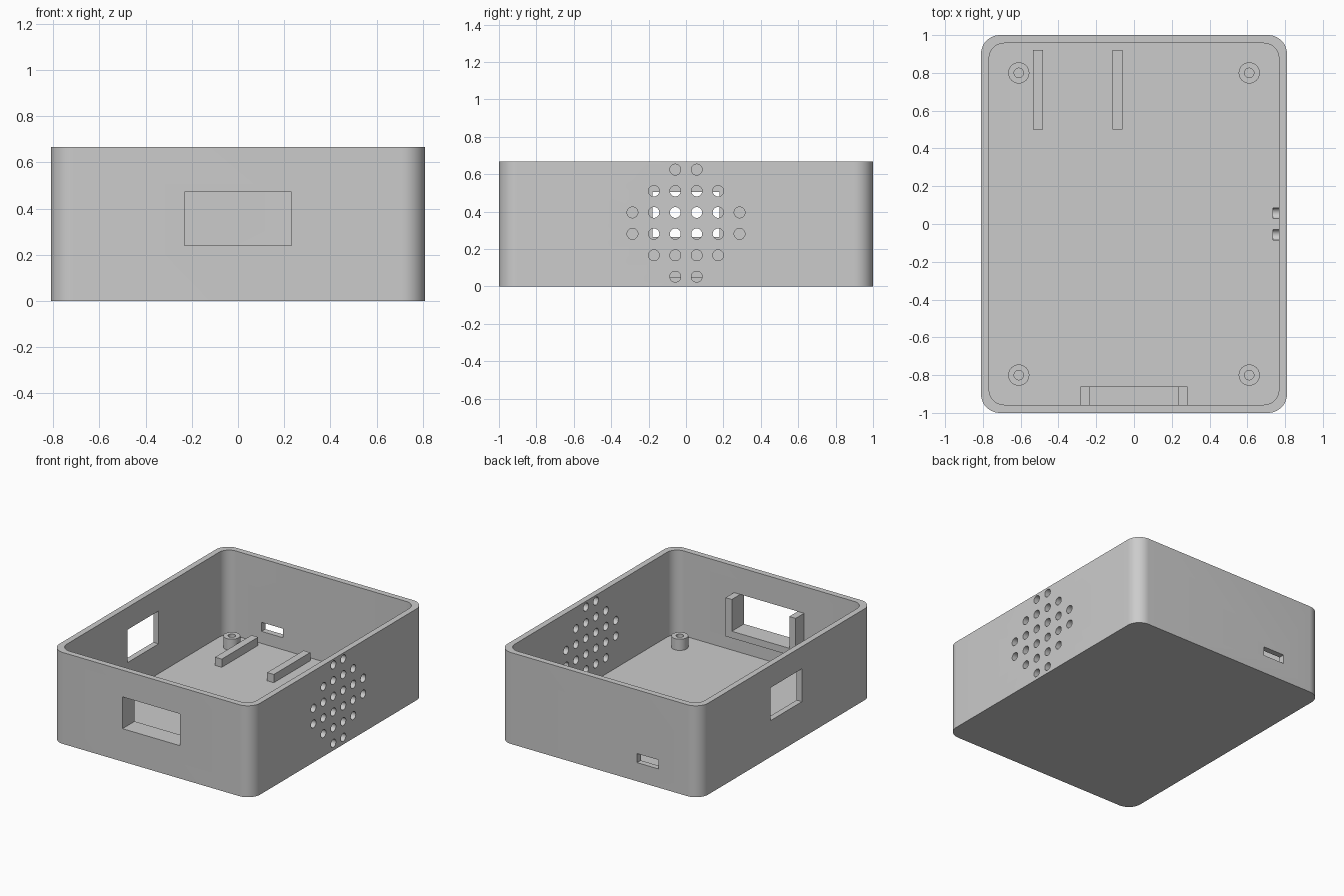
import bpy, bmesh, math
from mathutils import Matrix, Vector

if "Cube" in bpy.data.objects:
    bpy.data.objects.remove(bpy.data.objects["Cube"], do_unlink=True)

grey = bpy.data.materials.new("plain_grey")
grey.use_nodes = True
grey.diffuse_color = (0.6, 0.6, 0.6, 1)
grey.node_tree.nodes["Principled BSDF"].inputs["Base Color"].default_value = (0.6, 0.6, 0.6, 1)


def finish(name, bm):
    """Turn a bmesh into a named object."""
    bmesh.ops.recalc_face_normals(bm, faces=bm.faces)
    mesh = bpy.data.meshes.new(name)
    bm.to_mesh(mesh)
    bm.free()
    mesh.materials.append(grey)
    obj = bpy.data.objects.new(name, mesh)
    bpy.context.collection.objects.link(obj)
    return obj


def prism(name, points, height, place=Matrix()):
    """Extrude a flat outline along z, then move it into place."""
    bm = bmesh.new()
    face = bm.faces.new([bm.verts.new((x, y, 0)) for x, y in points])
    top = bmesh.ops.extrude_face_region(bm, geom=[face])["geom"]
    verts = [v for v in top if isinstance(v, bmesh.types.BMVert)]
    bmesh.ops.translate(bm, verts=verts, vec=(0, 0, height))
    bmesh.ops.transform(bm, matrix=place, verts=bm.verts)
    return finish(name, bm)


def box(name, low, high):
    bm = bmesh.new()
    low, high = Vector(low), Vector(high)
    size = Matrix.Diagonal((*(high - low), 1))
    bmesh.ops.create_cube(bm, size=1, matrix=Matrix.Translation((low + high) / 2) @ size)
    return finish(name, bm)


def cylinders(name, centres, radius, depth, turn=Matrix(), sides=32):
    bm = bmesh.new()
    for c in centres:
        bmesh.ops.create_cone(bm, cap_ends=True, segments=sides, radius1=radius, radius2=radius,
                              depth=depth, matrix=Matrix.Translation(c) @ turn)
    return finish(name, bm)


def rounded(hx, hy, r, steps=12):
    """Rectangle outline with round corners."""
    points = []
    for i, (sx, sy) in enumerate(((1, 1), (-1, 1), (-1, -1), (1, -1))):
        for k in range(steps + 1):
            a = math.pi / 2 * (i + k / steps)
            points.append((sx * (hx - r) + r * math.cos(a), sy * (hy - r) + r * math.sin(a)))
    return points


def cut(obj, *cutters):
    """Subtract the cutters, apply the result and remove them."""
    for cutter in cutters:
        mod = obj.modifiers.new("cut", "BOOLEAN")
        mod.operation, mod.solver, mod.object = "DIFFERENCE", "EXACT", cutter
    graph = bpy.context.evaluated_depsgraph_get()
    mesh = bpy.data.meshes.new_from_object(obj.evaluated_get(graph))
    obj.modifiers.clear()
    obj.data = mesh
    for cutter in cutters:
        bpy.data.objects.remove(cutter, do_unlink=True)


def smooth(obj):
    bpy.ops.object.select_all(action="DESELECT")
    obj.select_set(True)
    bpy.context.view_layer.objects.active = obj
    bpy.ops.object.shade_smooth_by_angle(angle=math.radians(30))


HX, HY, HEIGHT = 0.81, 1.0, 0.667
WALL, FLOOR = 0.043, 0.048
IX, IY = HX - WALL, HY - WALL

# Open tray with round corners
case = prism("case_shell", rounded(HX, HY, 0.1), HEIGHT)
cavity = prism("cavity_cutter", rounded(IX, IY, 0.08), HEIGHT, Matrix.Translation((0, 0, FLOOR)))

# Round cluster of vent holes in the right-hand wall
PITCH, MID = 0.1145, 0.338
steps = [(i - 2.5) * PITCH for i in range(6)]
vents = [(0.8, y, MID + z) for y in steps for z in steps if math.hypot(y, z) < 0.32]
vent_cutter = cylinders("vent_cutter", vents, 0.029, 0.13, Matrix.Rotation(math.pi / 2, 4, "Y"))

# Openings in the front, opposite side and back walls
front_window = box("front_window_cutter", (-0.232, -1.1, 0.24), (0.232, -0.9, 0.472))
side_window = box("side_window_cutter", (-0.9, -0.18, 0.265), (-0.72, 0.18, 0.505))
back_slot = box("back_slot_cutter", (-0.48, 0.9, 0.136), (-0.305, 1.1, 0.202))
cut(case, cavity, vent_cutter, front_window, side_window, back_slot)
smooth(case)

# Screw posts with bores
for sx, side in ((1, "left"), (-1, "right")):
    for sy, end in ((1, "back"), (-1, "front")):
        x, y, top = sx * 0.61, sy * 0.8, 0.13
        post = cylinders(f"screw_post_{end}_{side}", [(x, y, (top + FLOOR) / 2)], 0.056, top - FLOOR)
        cut(post, cylinders("bore_cutter", [(x, y, top)], 0.025, 2 * (top - FLOOR) - 0.004))
        smooth(post)

# Board rails on the floor
for x, name in ((-0.508, "outer"), (-0.088, "inner")):
    box(f"board_rail_{name}", (x - 0.027, 0.5, FLOOR), (x + 0.027, 0.92, 0.108))

# U-shaped bracket behind the front window
outline = [(-0.283, 0.19), (0.283, 0.19), (0.283, 0.472), (0.232, 0.472),
           (0.232, 0.24), (-0.232, 0.24), (-0.232, 0.472), (-0.283, 0.472)]
prism("window_bracket", outline, 0.097,
      Matrix.Translation((0, -0.86, 0)) @ Matrix.Rotation(math.pi / 2, 4, "X"))
